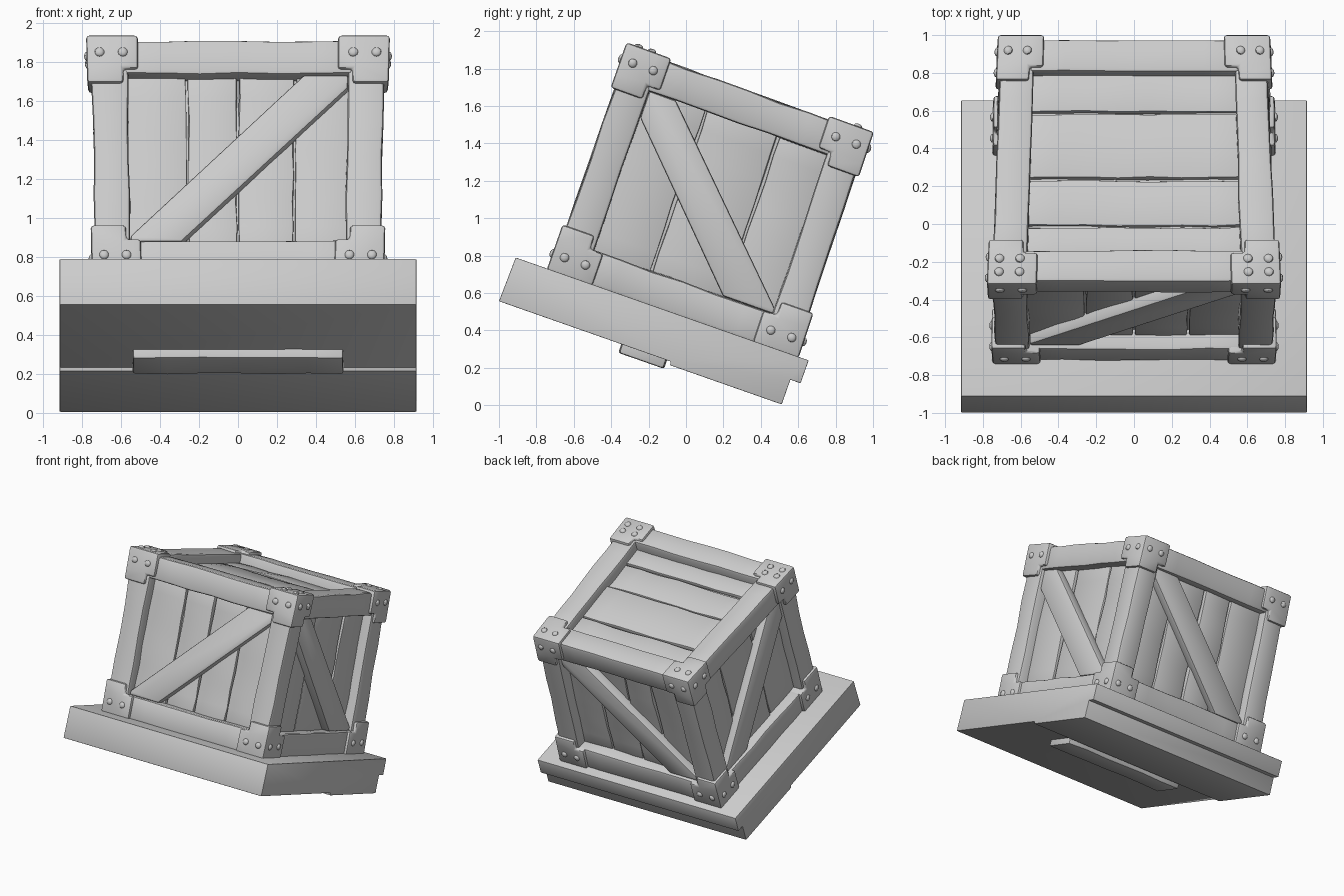
import bpy, bmesh, math, random
from mathutils import Matrix, Vector

if "Cube" in bpy.data.objects:
    bpy.data.objects.remove(bpy.data.objects["Cube"])

random.seed(4)
# whole crate is modelled upright, then leaned about x by this matrix
LEAN = Matrix.Translation((0, -1, 0.535)) @ Matrix.Rotation(math.radians(-19.34), 4, 'X')
X1, Y0, Y1, Z0, Z1 = 0.75, 0.178, 1.585, 0.262, 1.54   # outer size over the corner caps
INSET, BEAM, ARM, REACH = 0.022, 0.18, 0.18, 0.255
BX, BY0, BY1, BZ0, BZ1 = X1 - INSET, Y0 + INSET, Y1 - INSET, Z0, Z1 - INSET
IX, IY0, IY1, IZ0, IZ1 = BX - BEAM, BY0 + BEAM, BY1 - BEAM, BZ0 + BEAM, BZ1 - BEAM


def warp(co):
    """Slightly skewed crate: wide at top front, narrow at top back."""
    t, f = (co.z - Z0) / (Z1 - Z0), (co.y - Y0) / (Y1 - Y0)
    return Vector((co.x * (1 + t * (0.04 - 0.08 * f)),
                   co.y + 0.02 * f * (1 - t),
                   co.z + t * (0.012 - 0.015 * f)))


def finish(name, bm, bevel=0.012, segs=2, skew=True):
    bmesh.ops.recalc_face_normals(bm, faces=bm.faces)
    if bevel:
        edges = [e for e in bm.edges if e.calc_face_angle(0) > 0.6]
        bmesh.ops.bevel(bm, geom=edges, offset=bevel, segments=segs, profile=0.5,
                        affect='EDGES', clamp_overlap=True)
    if skew:
        for v in bm.verts:
            v.co = warp(v.co)
    me = bpy.data.meshes.new(name)
    bm.to_mesh(me)
    bm.free()
    ob = bpy.data.objects.new(name, me)
    bpy.context.collection.objects.link(ob)
    ob.matrix_world = LEAN
    bpy.ops.object.select_all(action='DESELECT')
    ob.select_set(True)
    bpy.context.view_layer.objects.active = ob
    bpy.ops.object.shade_smooth_by_angle(angle=math.radians(35))
    return ob


def box(name, lo, hi, axis=None, cuts=5, wobble=0.004, bevel=0.012):
    """Board with hand-cut edges: wobbles along its length axis."""
    lo, hi = Vector(lo), Vector(hi)
    bm = bmesh.new()
    bmesh.ops.create_cube(bm, size=1)
    for v in bm.verts:
        v.co = Vector([lo[i] + (v.co[i] + 0.5) * (hi[i] - lo[i]) for i in range(3)])
    if axis is not None:
        along = [e for e in bm.edges
                 if abs(e.verts[0].co[axis] - e.verts[1].co[axis]) > 1e-5]
        bmesh.ops.subdivide_edges(bm, edges=along, cuts=cuts, use_grid_fill=True)
        for v in bm.verts:
            for i in range(3):
                if i != axis:
                    v.co[i] += random.uniform(-wobble, wobble)
    return finish(name, bm, bevel)


def prism(name, pts, axis, d0, d1, bevel=0.012, skew=True):
    """Flat outline extruded along x (0) or y (1)."""
    bm = bmesh.new()
    put = (lambda a, b: (d0, a, b)) if axis == 0 else (lambda a, b: (a, d0, b))
    face = bm.faces.new([bm.verts.new(put(a, b)) for a, b in pts])
    r = bmesh.ops.extrude_face_region(bm, geom=[face])
    shift = Vector((0, 0, 0))
    shift[axis] = d1 - d0
    bmesh.ops.translate(bm, vec=shift,
                        verts=[g for g in r['geom'] if isinstance(g, bmesh.types.BMVert)])
    return finish(name, bm, bevel, skew=skew)


# base slab with a stepped back edge and a slight step underneath
prism("base_slab", [(-0.007, 0.02), (0, 0.27), (1.66, 0.27), (1.66, 0.14), (1.602, 0.14),
                    (1.602, 0), (0.97, 0), (0.965, 0.02)], 0, -0.915, 0.915, 0.004, False)
# board showing through the underside
box("underside_board", (-0.54, 0.68, -0.025), (0.54, 0.93, 0.1), 0)

# frame beams
for sx in (-1, 1):
    xs = sorted((sx * IX, sx * BX))
    for y0, y1 in ((BY0, IY0), (IY1, BY1)):
        box("corner_post", (xs[0], y0, BZ0), (xs[1], y1, BZ1), 2, bevel=0.018)
    for z0, z1 in ((BZ0, IZ0), (IZ1, BZ1)):
        box("side_rail", (xs[0], IY0 - 0.02, z0), (xs[1], IY1 + 0.02, z1), 1, bevel=0.018)
for y0, y1 in ((BY0, IY0), (IY1, BY1)):
    for z0, z1 in ((BZ0, IZ0), (IZ1, BZ1)):
        box("cross_rail", (-IX - 0.02, y0, z0), (IX + 0.02, y1, z1), 0, bevel=0.018)

# dark core behind the plank gaps
R, T = 0.08, 0.04     # plank recess and thickness
D = R + T - 0.01
box("inner_core", (-BX + D, BY0 + D, BZ0 + 0.02), (BX - D, BY1 - D, BZ1 - D), bevel=0)


def spans(edges, gap=0.007):
    return [(a + gap, b - gap) for a, b in zip(edges, edges[1:])]


# recessed planks on the four walls and the lid
for a, b in spans((-IX - 0.02, -0.255, 0, 0.285, IX + 0.02)):
    for y in (BY0 + R, BY1 - R - T):
        j = random.uniform(-0.008, 0.008)
        box("wall_plank", (a, y + j, IZ0 - 0.04), (b, y + T + j, IZ1 + 0.04), 2, 6, 0.005, 0.007)
for a, b in spans((IY0 - 0.02, 0.70, 1.11, IY1 + 0.02)):
    for x in (-BX + R, BX - R - T):
        j = random.uniform(-0.008, 0.008)
        box("side_plank", (x + j, a, IZ0 - 0.04), (x + T + j, b, IZ1 + 0.04), 2, 6, 0.005, 0.007)
for a, b in spans((IY0 - 0.02, 0.54, 0.805, 1.176, IY1 + 0.02)):
    j = random.uniform(-0.008, 0.008)
    box("lid_plank", (-IX - 0.04, a, BZ1 - R - T + j), (IX + 0.04, b, BZ1 - R + j), 0, 6, 0.005, 0.007)


# diagonal braces
def diagonal(a0, a1, d0, e0, d1, e1):
    """Band from bottom corner a0 to top corner a1."""
    s = 1 if a1 > a0 else -1
    return [(a0, IZ0), (a0 + s * d0, IZ0), (a1, IZ1 - e1), (a1, IZ1),
            (a1 - s * d1, IZ1), (a0, IZ0 + e0)]


band = diagonal(-IX, IX, 0.26, 0.03, 0.22, 0.07)
prism("front_brace", band, 1, BY0 + 0.02, BY0 + R + 0.02)
prism("back_brace", band, 1, BY1 - 0.02, BY1 - R - 0.02)
band = diagonal(IY1, IY0, 0.28, 0.03, 0.15, 0.15)
for s in (-1, 1):
    prism("side_brace", band, 0, s * (BX - 0.02), s * (BX - R - 0.02))


# metal corner caps: a cube with an arm along each edge of the crate
def corner_cap(sx, back, top):
    corner = Vector((sx * X1, Y1 if back else Y0, Z1 if top else Z0))
    inward = Vector((-sx, -1 if back else 1, -1 if top else 1))
    place = lambda p: Vector([corner[i] + inward[i] * p[i] for i in range(3)])
    bm = bmesh.new()
    bmesh.ops.create_cube(bm, size=ARM)
    bmesh.ops.translate(bm, verts=bm.verts, vec=(ARM / 2,) * 3)
    bm.normal_update()
    for f in [f for f in bm.faces if sum(f.normal) > 0.5]:
        push = f.normal.copy() * (REACH - ARM)
        new = bmesh.ops.extrude_discrete_faces(bm, faces=[f])['faces'][0]
        bmesh.ops.translate(bm, verts=new.verts, vec=push)
    for v in bm.verts:
        v.co = place(v.co)
    finish("corner_cap", bm, 0.016)

    # domed rivets on the outer faces
    spots = [((0, a, 0.093), 0) for a in (0.068, 0.185)]
    spots += [((a, 0, 0.093), 1) for a in (0.065, 0.18)]
    if top:
        rows = (0.09,) if back else (0.07, 0.145)
        spots += [((a, b, 0), 2) for a in (0.06, 0.165) for b in rows]
    bm = bmesh.new()
    for p, axis in spots:
        dome = bmesh.ops.create_uvsphere(bm, u_segments=12, v_segments=6, radius=0.024)['verts']
        for v in dome:
            v.co[axis] *= 0.6
            v.co += place(p)
    finish("cap_rivets", bm, 0)


for sx in (-1, 1):
    for back in (False, True):
        for top in (False, True):
            corner_cap(sx, back, top)
